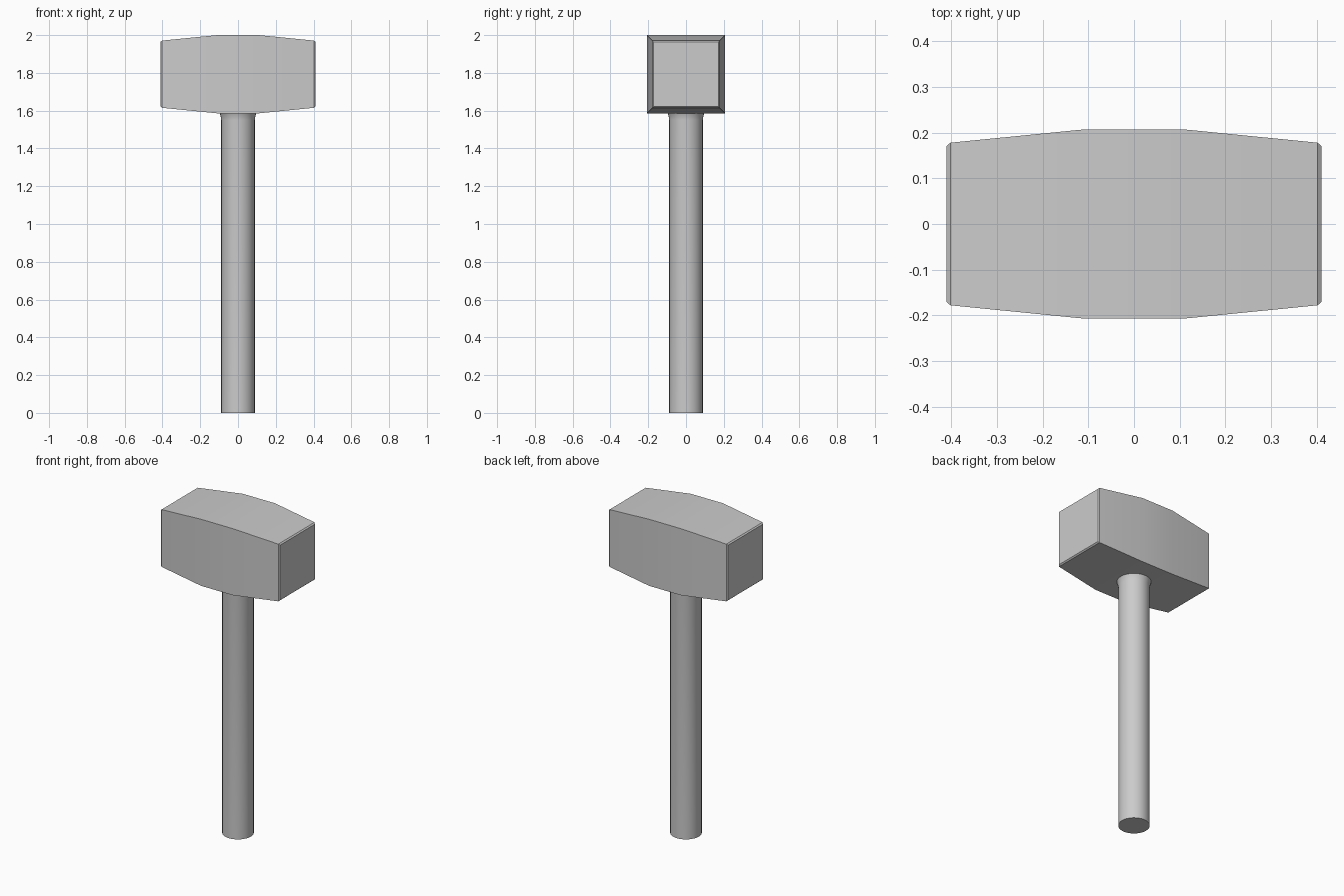
import bpy, bmesh
from math import cos, sin, pi

if "Cube" in bpy.data.objects:
    bpy.data.objects.remove(bpy.data.objects["Cube"])


def loft(name, rings, angle):
    """Skin a list of equal-length point rings and cap both ends."""
    bm = bmesh.new()
    loops = [[bm.verts.new(p) for p in ring] for ring in rings]
    n = len(loops[0])
    for a, b in zip(loops, loops[1:]):
        for i in range(n):
            j = (i + 1) % n
            bm.faces.new((a[i], a[j], b[j], b[i]))
    bm.faces.new(loops[0])
    bm.faces.new(loops[-1])
    bmesh.ops.recalc_face_normals(bm, faces=bm.faces)
    mesh = bpy.data.meshes.new(name)
    bm.to_mesh(mesh)
    bm.free()
    ob = bpy.data.objects.new(name, mesh)
    bpy.context.collection.objects.link(ob)
    bpy.context.view_layer.objects.active = ob
    ob.select_set(True)
    bpy.ops.object.shade_smooth_by_angle(angle=angle)
    ob.select_set(False)
    return ob


# Head: square sections tapering to chamfered striking faces
half = [(0.11, 0.207), (0.402, 0.178), (0.41, 0.171)]
sections = [(-x, r) for x, r in reversed(half)] + half
loft("hammer_head",
     [[(x, sy * r, 1.793 + sz * r) for sy, sz in ((-1, -1), (1, -1), (1, 1), (-1, 1))]
      for x, r in sections], pi / 6)

# Handle: round shaft with a small flare where it meets the head
profile = [(0.089, 0.0), (0.089, 1.55), (0.091, 1.565), (0.095, 1.58), (0.099, 1.59)]
loft("handle",
     [[(r * cos(2 * pi * i / 32), r * sin(2 * pi * i / 32), z) for i in range(32)]
      for r, z in profile], pi / 5)
